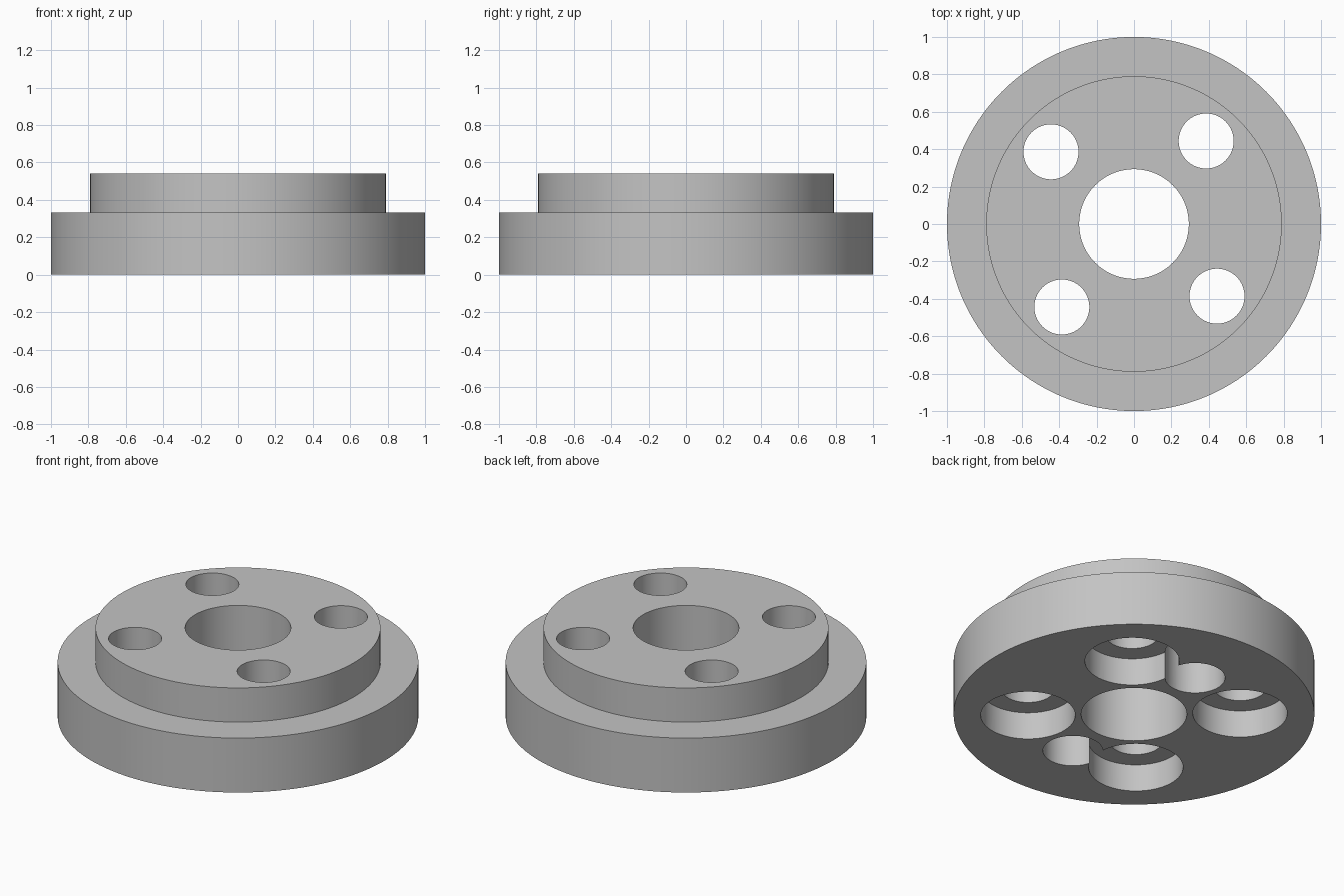
import bpy
import math

if "Cube" in bpy.data.objects:
    bpy.data.objects.remove(bpy.data.objects["Cube"])

SEG = 96
# Radii and heights
FLANGE_R, FLANGE_H = 1.0, 0.333
BOSS_R, TOTAL_H = 0.79, 0.542
BORE_R = 0.293
BOLT_CIRCLE, BOLT_ANGLE = 0.588, 49.0
HOLE_R, COUNTERBORE_R, COUNTERBORE_D = 0.147, 0.262, 0.167
POCKET_R, POCKET_Y, POCKET_D = 0.166, 0.527, 0.25

grey = bpy.data.materials.new("light grey metal")
grey.diffuse_color = (0.55, 0.55, 0.55, 1)
grey.use_nodes = True
grey.node_tree.nodes["Principled BSDF"].inputs["Base Color"].default_value = grey.diffuse_color


def lathe(name, profile):
    """Closed ring swept from an (r, z) profile about the z axis."""
    n = len(profile)
    verts, faces = [], []
    for i in range(SEG * 2):
        a = math.pi * i / SEG
        verts += [(r * math.cos(a), r * math.sin(a), z) for r, z in profile]
    for i in range(SEG * 2):
        j = (i + 1) % (SEG * 2)
        for k in range(n):
            m = (k + 1) % n
            faces.append((i * n + k, j * n + k, j * n + m, i * n + m))
    mesh = bpy.data.meshes.new(name)
    mesh.from_pydata(verts, [], faces)
    obj = bpy.data.objects.new(name, mesh)
    bpy.context.collection.objects.link(obj)
    return obj


def cut(target, x, y, radius, z0, z1):
    """Drill a vertical round hole, then remove the drill."""
    bpy.ops.mesh.primitive_cylinder_add(vertices=SEG, radius=radius, depth=z1 - z0,
                                        location=(x, y, (z0 + z1) / 2))
    drill = bpy.context.object
    drill.name = "drill"
    drill.hide_render = True
    bpy.context.view_layer.objects.active = target
    mod = target.modifiers.new("hole", 'BOOLEAN')
    mod.operation, mod.solver, mod.object = 'DIFFERENCE', 'EXACT', drill
    bpy.ops.object.modifier_apply(modifier=mod.name)
    bpy.data.objects.remove(drill, do_unlink=True)


# Stepped disc with a central bore
hub = lathe("flanged_hub", [(BORE_R, 0), (FLANGE_R, 0), (FLANGE_R, FLANGE_H),
                            (BOSS_R, FLANGE_H), (BOSS_R, TOTAL_H), (BORE_R, TOTAL_H)])

# Four bolt holes, counterbored from below
for i in range(4):
    a = math.radians(BOLT_ANGLE + 90 * i)
    x, y = BOLT_CIRCLE * math.cos(a), BOLT_CIRCLE * math.sin(a)
    cut(hub, x, y, HOLE_R, -0.1, TOTAL_H + 0.1)
    cut(hub, x, y, COUNTERBORE_R, -0.1, COUNTERBORE_D)

# Two blind pockets in the underside
for side in (1, -1):
    cut(hub, 0, side * POCKET_Y, POCKET_R, -0.1, POCKET_D)

hub.data.materials.clear()
hub.data.materials.append(grey)
for p in hub.data.polygons:
    p.material_index = 0

# Smooth round walls, sharp rims
bpy.ops.object.select_all(action='DESELECT')
hub.select_set(True)
bpy.context.view_layer.objects.active = hub
bpy.ops.object.shade_smooth_by_angle(angle=math.radians(30))
